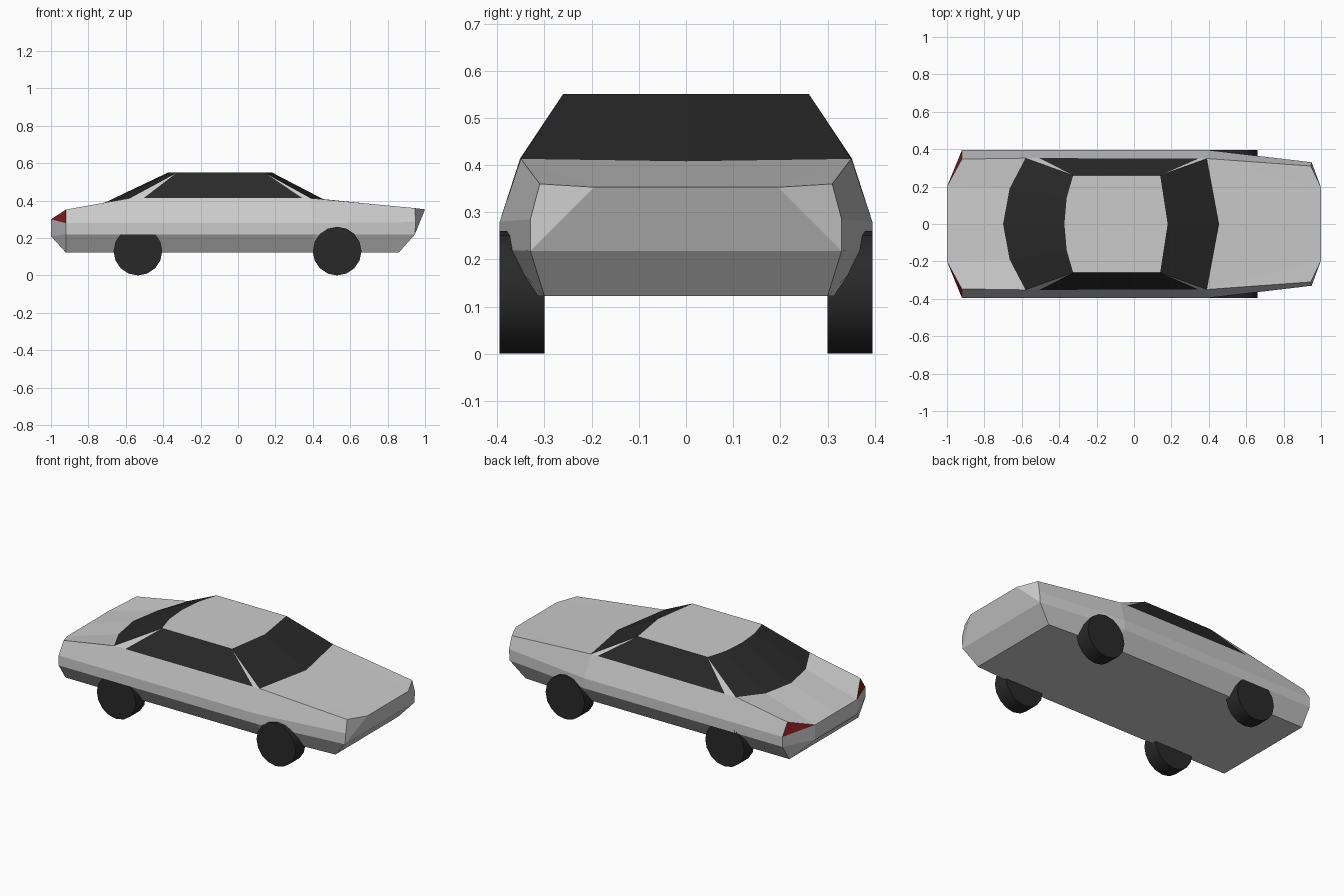
import bpy, bmesh, math
from mathutils import Vector

if "Cube" in bpy.data.objects:
    bpy.data.objects.remove(bpy.data.objects["Cube"])


def material(name, color):
    m = bpy.data.materials.new(name)
    m.diffuse_color = color
    m.use_nodes = True
    m.node_tree.nodes["Principled BSDF"].inputs["Base Color"].default_value = m.diffuse_color
    return m


DARK = material("dark", (0.022, 0.022, 0.022, 1))
RED = material("red", (0.22, 0.012, 0.015, 1))
CENTRE = Vector((0, 0, 0.25))

# Key points of the left half (y > 0), named by station and height
P = {
    # tail, rear corner, rear pillar, front pillar and nose stations
    "tail_lo_c": (-1, 0, .21), "tail_hi_c": (-1, 0, .30),
    "tail_lo": (-1, .2, .21), "tail_hi": (-1, .2, .30),
    "r_sh": (-.92, .347, .352), "p_sh": (-.58, .352, .413),
    "w_sh": (.39, .35, .413), "n_sh": (.945, .31, .36),
    "r_up": (-.92, .395, .28), "w_up": (.40, .395, .28), "n_up": (.95, .33, .285),
    "r_lo": (-.92, .395, .22), "w_lo": (.40, .395, .22), "n_lo": (.945, .33, .218),
    "r_bot": (-.92, .33, .122), "w_bot": (.40, .33, .122), "n_bot": (.86, .30, .122),
    "nose": (1, .195, .353), "nose_c": (1, 0, .353), "n_lo_c": (.945, 0, .218),
    "r_bot_c": (-.92, 0, .122), "n_bot_c": (.86, 0, .122),
    # window bases and roof
    "back_c": (-.70, 0, .395), "back_m": (-.665, .19, .397), "wind_c": (.455, 0, .408),
    "win_r": (-.505, .352, .413), "win_f": (.345, .35, .413),
    "roof_rc": (-.372, 0, .551), "roof_rm": (-.36, .14, .551), "roof_r": (-.325, .26, .551),
    "roof_f": (.14, .26, .551), "roof_fc": (.18, 0, .551),
}


def shell(name, faces, mat=None):
    """Builds faces from named points on both sides, facing outward."""
    bm = bmesh.new()
    for face in faces:
        for side in (1, -1):
            bm.faces.new([bm.verts.new((P[k][0], P[k][1] * side, P[k][2]))
                          for k in face.split()])
    bmesh.ops.remove_doubles(bm, verts=bm.verts, dist=1e-4)
    bm.normal_update()
    for f in bm.faces:
        if f.normal.dot(f.calc_center_median() - CENTRE) < 0:
            f.normal_flip()
    me = bpy.data.meshes.new(name)
    bm.to_mesh(me)
    bm.free()
    ob = bpy.data.objects.new(name, me)
    bpy.context.collection.objects.link(ob)
    if mat:
        me.materials.append(mat)
    return ob


# Painted body, pillars and roof
shell("body", [
    # flank
    "r_sh p_sh win_r win_f w_sh w_up r_up", "w_sh n_sh n_up w_up",
    "r_up w_up w_lo r_lo", "w_up n_up n_lo w_lo",
    "r_lo w_lo w_bot r_bot", "w_lo n_lo n_bot w_bot",
    # nose
    "nose_c nose n_lo n_lo_c", "nose n_sh n_up n_lo", "n_lo_c n_lo n_bot n_bot_c",
    # tail
    "tail_hi_c tail_hi tail_lo tail_lo_c", "tail_hi r_up r_lo tail_lo",
    "tail_lo r_lo r_bot", "tail_lo_c tail_lo r_bot r_bot_c",
    # boot lid, bonnet, floor
    "tail_hi_c tail_hi back_m back_c", "tail_hi r_sh p_sh back_m",
    "nose_c nose w_sh wind_c", "nose n_sh w_sh",
    "r_bot_c r_bot w_bot n_bot n_bot_c",
])
shell("pillars", ["p_sh win_r roof_r", "win_f w_sh roof_f"])
shell("roof", ["roof_rc roof_rm roof_r roof_f roof_fc"])

# Glass and lamps
shell("windscreen", ["wind_c w_sh roof_f roof_fc"], DARK)
shell("rear_window", ["back_c back_m roof_rm roof_rc", "back_m p_sh roof_r roof_rm"], DARK)
shell("side_windows", ["win_r win_f roof_f roof_r"], DARK)
shell("tail_lights", ["tail_hi r_sh r_up"], RED)

# Wheels
for end, x in (("front", .53), ("rear", -.535)):
    for side, s in (("left", 1), ("right", -1)):
        bpy.ops.mesh.primitive_cylinder_add(
            vertices=16, radius=.13, depth=.095,
            location=(x, s * .3475, .13), rotation=(math.pi / 2, 0, 0))
        wheel = bpy.context.object
        wheel.name = f"{end}_{side}_wheel"
        wheel.data.materials.append(DARK)
        bpy.ops.object.shade_smooth_by_angle(angle=math.radians(35))
